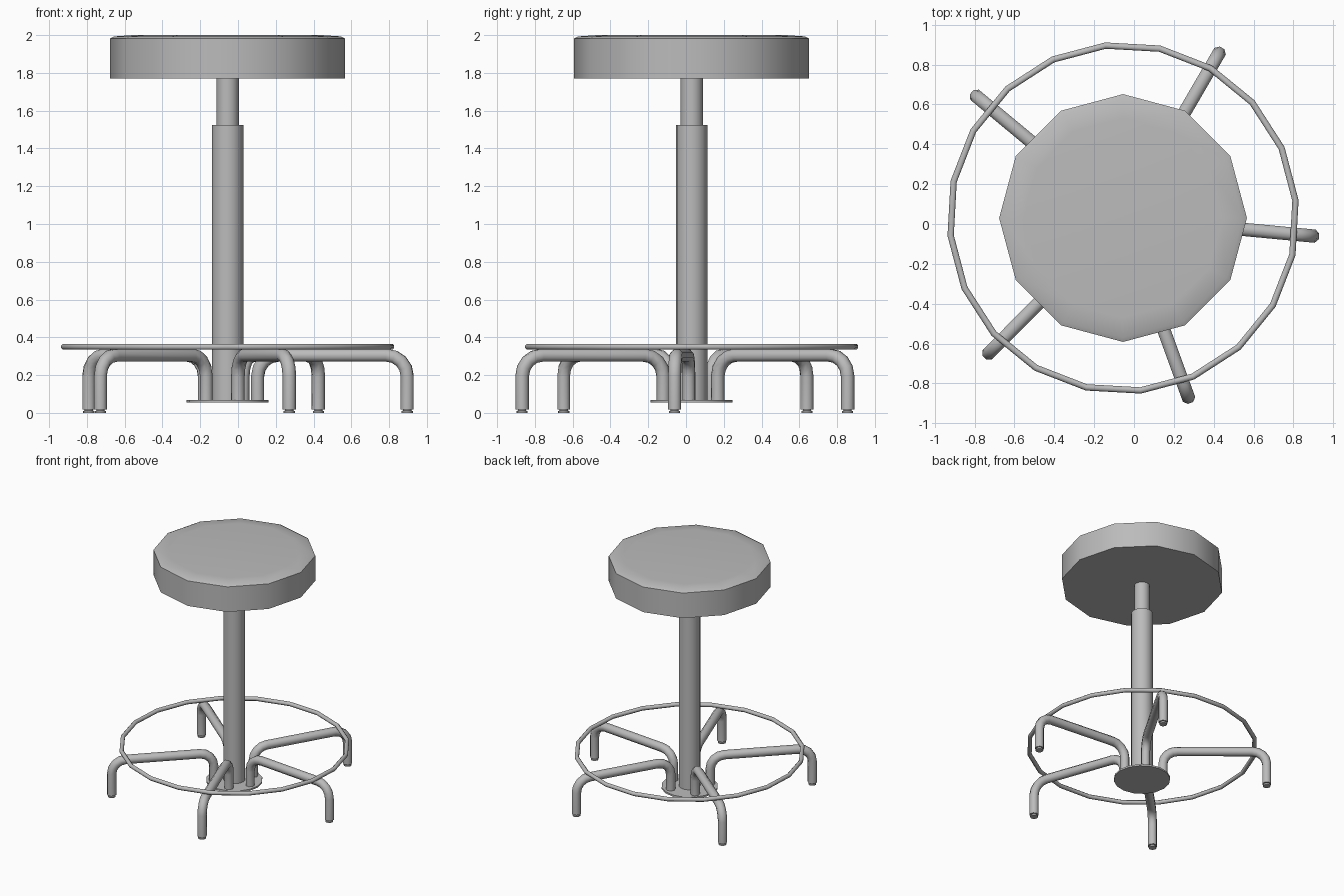
import bpy, bmesh
from math import sin, cos, pi, radians
from mathutils import Vector, Matrix

old = bpy.data.objects.get("Cube")
if old:
    bpy.data.objects.remove(old, do_unlink=True)

AXIS = Vector((-0.055, 0.03, 0))   # stool axis on the floor

grey = bpy.data.materials.new("plain_grey")
grey.use_nodes = True
grey.diffuse_color = (0.5, 0.5, 0.5, 1)
bsdf = next(n for n in grey.node_tree.nodes if n.type == 'BSDF_PRINCIPLED')
bsdf.inputs["Base Color"].default_value = (0.5, 0.5, 0.5, 1)
bsdf.inputs["Roughness"].default_value = 0.6


def finish(bm, name, turn=0.0, smooth=40):
    """Turn the mesh about the stool axis, add it to the scene and shade it."""
    bmesh.ops.recalc_face_normals(bm, faces=bm.faces)
    bm.transform(Matrix.Translation(AXIS) @ Matrix.Rotation(turn, 4, 'Z'))
    mesh = bpy.data.meshes.new(name)
    bm.to_mesh(mesh)
    bm.free()
    mesh.materials.append(grey)
    obj = bpy.data.objects.new(name, mesh)
    bpy.context.collection.objects.link(obj)
    bpy.ops.object.select_all(action='DESELECT')
    obj.select_set(True)
    bpy.context.view_layer.objects.active = obj
    bpy.ops.object.shade_smooth_by_angle(angle=radians(smooth))
    return obj


def skin(bm, rings, closed):
    """Bridge successive vertex rings with quads and cap open ends."""
    n = len(rings[0])
    pairs = list(zip(rings, rings[1:]))
    if closed:
        pairs.append((rings[-1], rings[0]))
    for a, b in pairs:
        for i in range(n):
            j = (i + 1) % n
            bm.faces.new((a[i], a[j], b[j], b[i]))
    if not closed:
        bm.faces.new(rings[0])
        bm.faces.new(rings[-1])


def lathe(name, profile, sides, offset=0.0, turn=0.0):
    """Revolve (radius, height) points, optionally away from the axis."""
    bm = bmesh.new()
    rings = [[bm.verts.new((offset + r * cos(2 * pi * i / sides),
                            r * sin(2 * pi * i / sides), z))
              for i in range(sides)] for r, z in profile]
    skin(bm, rings, False)
    return finish(bm, name, turn)


def tube(name, path, side, radius, sides, closed=False, turn=0.0):
    """Sweep a round section along a flat path with mitred corners."""
    bm = bmesh.new()
    rings, n = [], len(path)
    for k, p in enumerate(path):
        before = path[k - 1] if closed or k else p
        after = path[(k + 1) % n] if closed or k < n - 1 else p
        d1, d2 = (p - before).normalized(), (after - p).normalized()
        along = (d1 + d2).normalized()
        mitre = 1 / max(along.dot(d1), along.dot(d2))
        out = side.cross(along) * mitre
        rings.append([bm.verts.new(p + radius * (out * cos(a) + side * sin(a)))
                      for a in (2 * pi * (i + 0.5) / sides for i in range(sides))])
    skin(bm, rings, closed)
    return finish(bm, name, turn, 50)


# Seat cushion
lathe("seat", [(0.622, 1.77), (0.622, 1.982), (0.6, 1.993), (0.5, 2.0)], 12)

# Column and base plate
lathe("upper_column", [(0.059, 1.5), (0.059, 1.78)], 16)
lathe("lower_column", [(0.083, 0.06), (0.083, 1.525)], 16)
lathe("base_plate", [(0.217, 0.054), (0.217, 0.068)], 16)

# Foot ring
SEGMENTS = 20
ring = [Vector((0.87 * cos(2 * pi * i / SEGMENTS), 0.87 * sin(2 * pi * i / SEGMENTS), 0.35))
        for i in range(SEGMENTS)]
tube("foot_ring", ring, Vector((0, 0, 1)), 0.017, 8, True, radians(5.8))

# Bent legs with feet
INNER, OUTER, HIGH, BEND, STEPS = 0.16, 0.955, 0.305, 0.11, 4
arc = [(BEND * (1 - cos(a)), BEND * (sin(a) - 1))
       for a in (pi / 2 * i / STEPS for i in range(STEPS + 1))]
leg_path = [Vector((INNER, 0, 0.06))]
leg_path += [Vector((INNER + x, 0, HIGH + z)) for x, z in arc]
leg_path += [Vector((OUTER - x, 0, HIGH + z)) for x, z in reversed(arc)]
leg_path.append(Vector((OUTER, 0, 0.018)))

for number, degrees in enumerate((-5.4, 59.8, 140.3, 225.2, 290), 1):
    turn = radians(degrees)
    tube(f"leg_{number}", leg_path, Vector((0, 1, 0)), 0.036, 8, turn=turn)
    lathe(f"foot_{number}", [(0.03, 0), (0.03, 0.01), (0.022, 0.012), (0.022, 0.022)],
          10, OUTER, turn)
